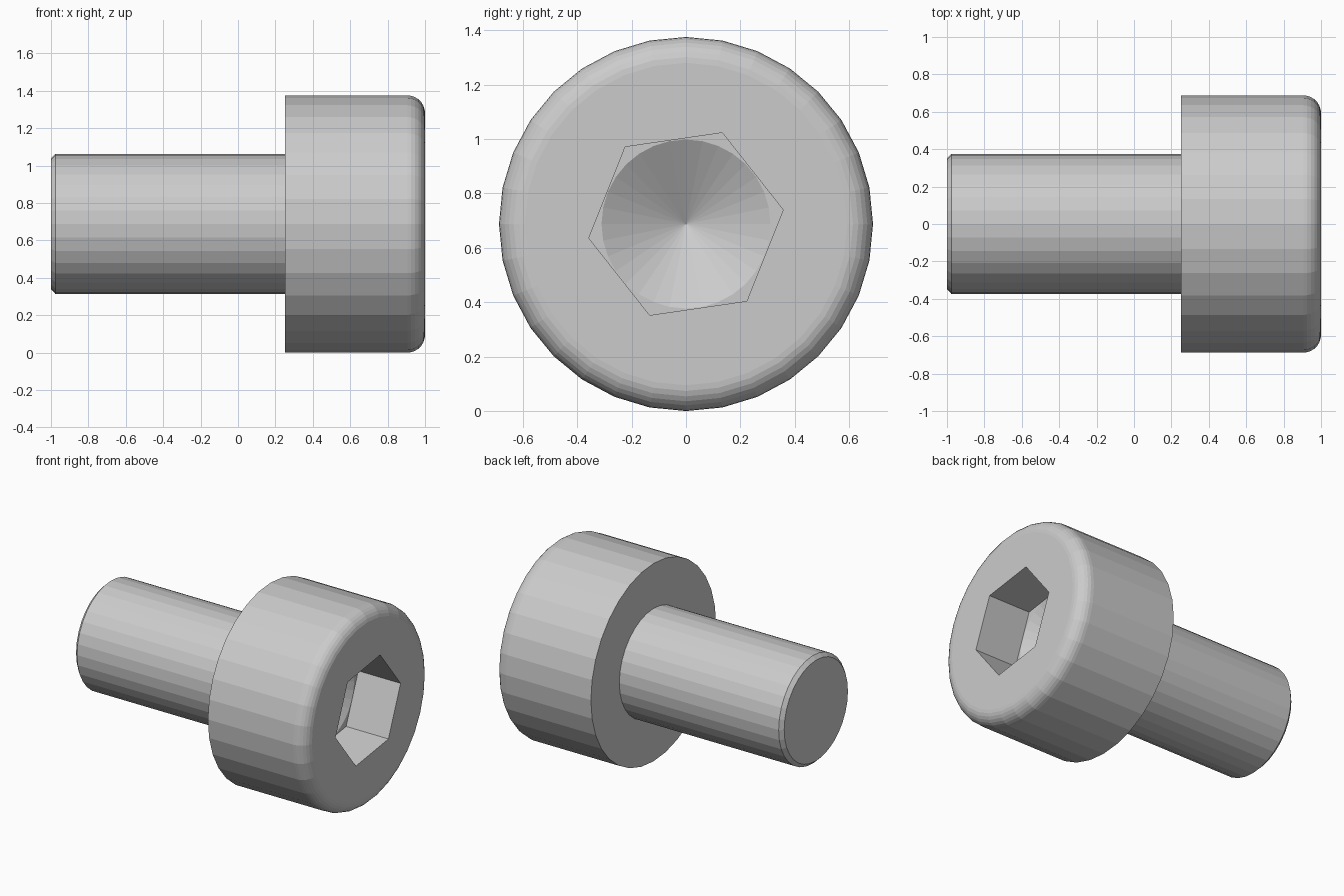
import bpy
import bmesh
from math import sin, cos, pi, radians
from mathutils import Vector

cube = bpy.data.objects.get("Cube")
if cube:
    bpy.data.objects.remove(cube, do_unlink=True)

SEGMENTS = 32
HEAD_R, SHANK_R = 0.6875, 0.375
HEAD_BACK, HEAD_FRONT, TIP = 0.25, 1.0, -1.0
FILLET, CHAMFER = 0.095, 0.025
HEX_APOTHEM, HEX_DEPTH, CONE_DEPTH = 0.3125, 0.325, 0.18
HEX_R = HEX_APOTHEM / cos(pi / 6)

steel = bpy.data.materials.new("grey_steel")
steel.use_nodes = True
grey = (0.6, 0.6, 0.6, 1.0)
steel.diffuse_color = grey
steel.node_tree.nodes["Principled BSDF"].inputs["Base Color"].default_value = grey


def ring(bm, x, radius, sides=SEGMENTS, turn=0.0):
    """Closed loop of edges around the screw axis."""
    verts = [bm.verts.new((x, radius * cos(turn + 2 * pi * i / sides),
                           HEAD_R + radius * sin(turn + 2 * pi * i / sides)))
             for i in range(sides)]
    return verts, [bm.edges.new((verts[i], verts[(i + 1) % sides])) for i in range(sides)]


def skin(bm, a, b):
    """Quads between two rings with the same number of sides."""
    n = len(a[0])
    for i in range(n):
        j = (i + 1) % n
        bm.faces.new((a[0][i], a[0][j], b[0][j], b[0][i]))


def loft(bm, rings):
    for a, b in zip(rings, rings[1:]):
        skin(bm, a, b)


def flat_between(bm, outer, inner):
    """Flat face with a hole, facing along the axis."""
    bmesh.ops.triangle_fill(bm, edges=outer[1] + inner[1], use_beauty=True,
                            normal=Vector((1, 0, 0)))


def finish(bm, name):
    bmesh.ops.recalc_face_normals(bm, faces=bm.faces[:])
    mesh = bpy.data.meshes.new(name)
    bm.to_mesh(mesh)
    bm.free()
    mesh.materials.append(steel)
    obj = bpy.data.objects.new(name, mesh)
    bpy.context.collection.objects.link(obj)
    return obj


# Cap head: underside, side wall and rounded front edge
bm = bmesh.new()
steps = 7
rings = [ring(bm, HEAD_BACK, SHANK_R), ring(bm, HEAD_BACK, HEAD_R)]
for k in range(steps + 1):
    a = pi / 2 * k / steps
    rings.append(ring(bm, HEAD_FRONT - FILLET + FILLET * sin(a),
                      HEAD_R - FILLET + FILLET * cos(a)))
loft(bm, rings)

# Hexagonal socket with a drilled cone at its floor
turn = radians(8.3)
floor_x = HEAD_FRONT - HEX_DEPTH
hex_top = ring(bm, HEAD_FRONT, HEX_R, 6, turn)
hex_floor = ring(bm, floor_x, HEX_R, 6, turn)
drill = ring(bm, floor_x, HEX_APOTHEM - 0.002)
flat_between(bm, rings[-1], hex_top)
skin(bm, hex_top, hex_floor)
flat_between(bm, hex_floor, drill)
apex = bm.verts.new((floor_x - CONE_DEPTH, 0, HEAD_R))
for i in range(SEGMENTS):
    bm.faces.new((drill[0][i], drill[0][(i + 1) % SEGMENTS], apex))
finish(bm, "cap_head")

# Shank with a chamfered tip
bm = bmesh.new()
rings = [ring(bm, HEAD_BACK, SHANK_R),
         ring(bm, TIP + CHAMFER, SHANK_R),
         ring(bm, TIP, SHANK_R - CHAMFER)]
loft(bm, rings)
bm.faces.new(rings[-1][0])
shank = finish(bm, "shank")
# Open where it meets the head, so make sure its normals point outward
if shank.data.polygons[-1].normal.x > 0:
    shank.data.flip_normals()
